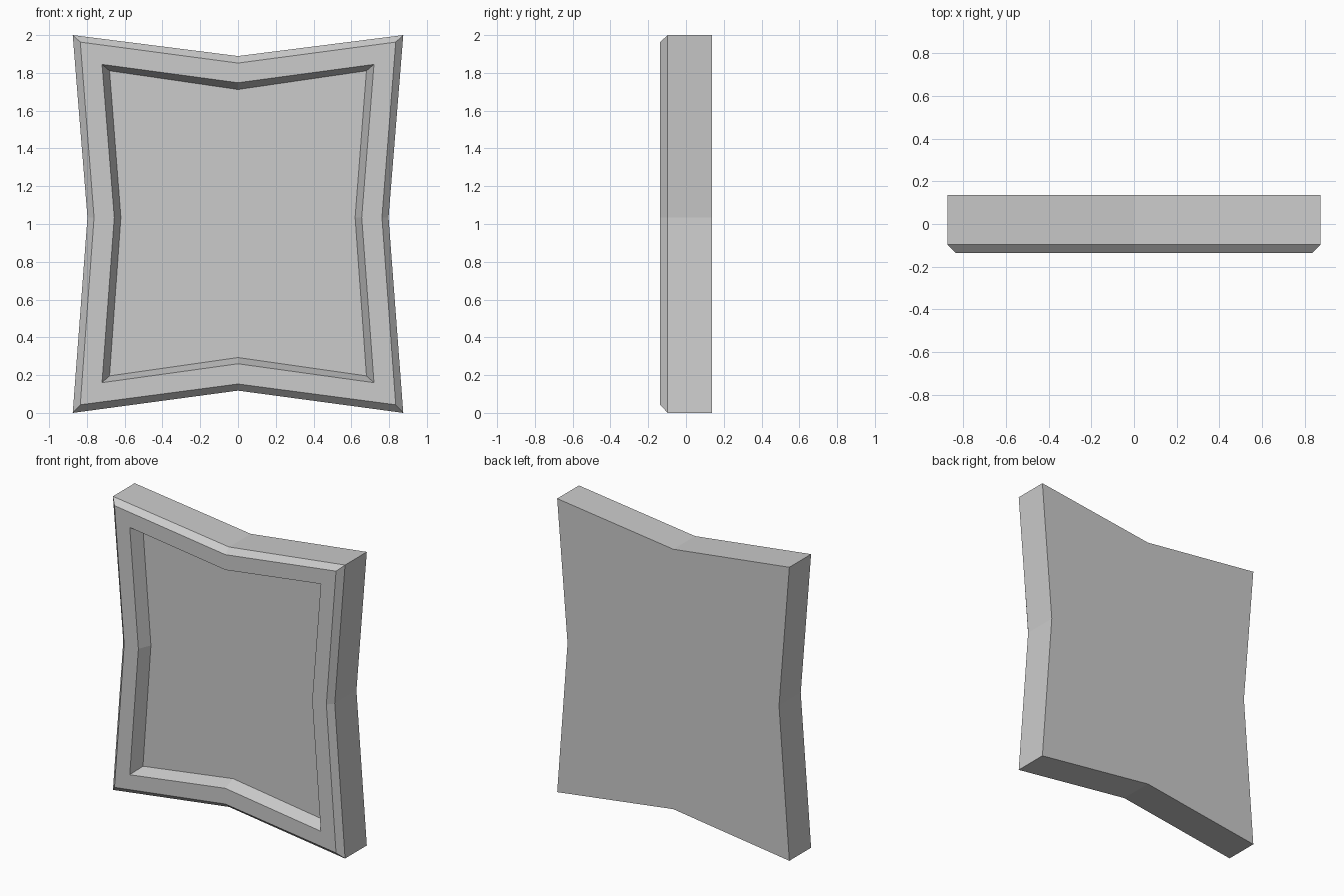
import bpy
import bmesh

if "Cube" in bpy.data.objects:
    bpy.data.objects.remove(bpy.data.objects["Cube"])

bm = bmesh.new()


def ring(y, corner_x, waist_x, bottom, bottom_mid, top_mid, top):
    """Eight-point pinched outline in the XZ plane at depth y."""
    right = [(corner_x, bottom), (waist_x, 1.035), (corner_x, top)]
    left = [(-x, z) for x, z in reversed(right)]
    outline = [(0, bottom_mid)] + right + [(0, top_mid)] + left
    return [bm.verts.new((x, y, z)) for x, z in outline]


# Outlines from the back, around the rim, down into the recessed face
rings = [
    ring(0.137, 0.875, 0.797, 0.0, 0.118, 1.889, 2.0),     # back edge
    ring(-0.097, 0.875, 0.797, 0.0, 0.118, 1.889, 2.0),    # start of front bevel
    ring(-0.137, 0.835, 0.762, 0.043, 0.153, 1.852, 1.963),  # rim, outer edge
    ring(-0.137, 0.72, 0.655, 0.16, 0.26, 1.748, 1.845),   # rim, inner edge
    ring(-0.052, 0.68, 0.62, 0.196, 0.293, 1.712, 1.811),  # recess floor
]

# Side, bevel, rim and recess wall bands
for a, b in zip(rings, rings[1:]):
    for i in range(8):
        j = (i + 1) % 8
        bm.faces.new((a[i], a[j], b[j], b[i]))

# Back panel and recessed front panel
bm.faces.new(rings[0][::-1])
bm.faces.new(rings[-1])
bmesh.ops.recalc_face_normals(bm, faces=bm.faces)

mesh = bpy.data.meshes.new("framed_panel")
bm.to_mesh(mesh)
bm.free()
panel = bpy.data.objects.new("framed_panel", mesh)
bpy.context.collection.objects.link(panel)
